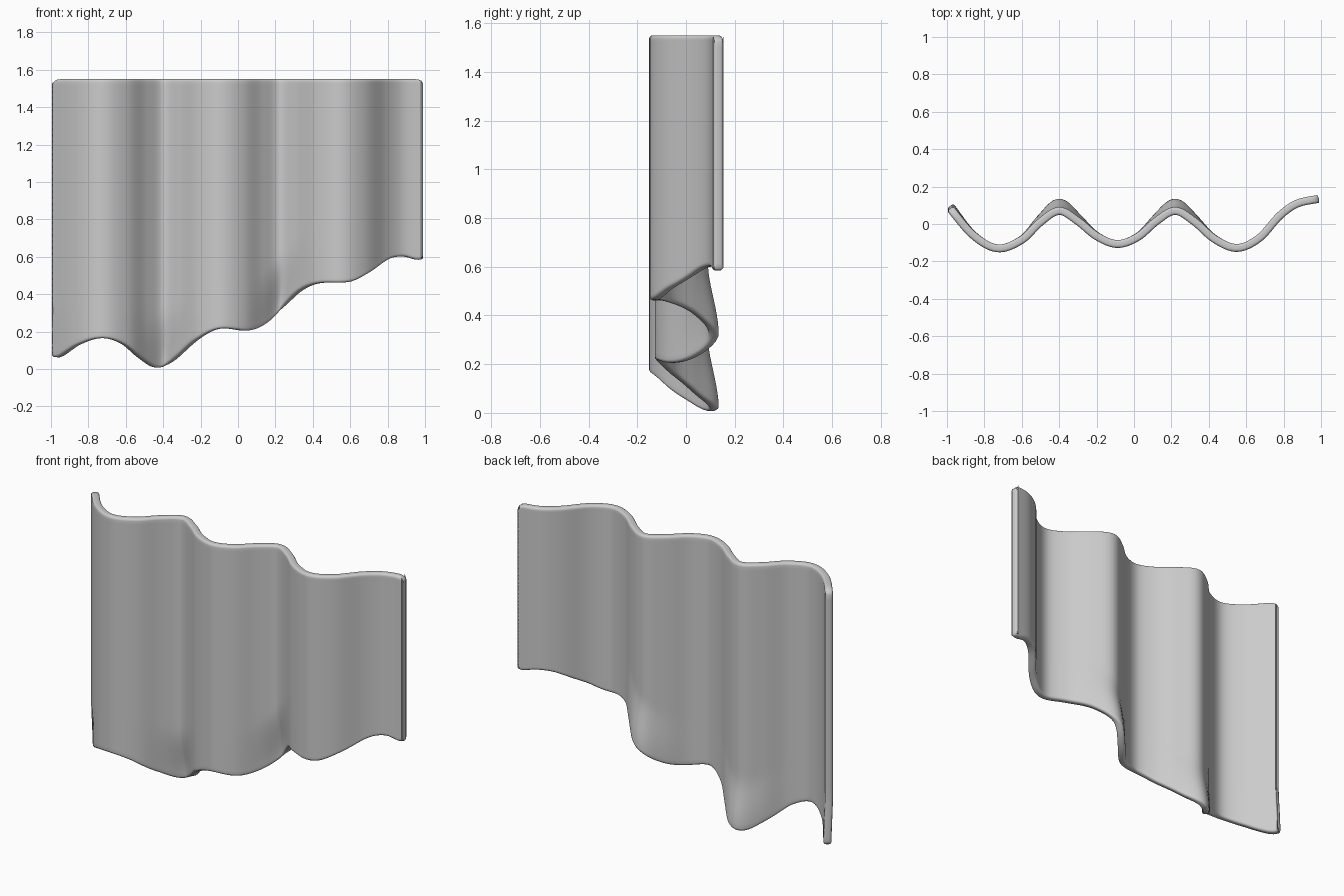
import bpy, math

if "Cube" in bpy.data.objects:
    bpy.data.objects.remove(bpy.data.objects["Cube"])

# Centre line of the folds seen from above (x, y), and the stepped hem (x, z)
FOLDS = [(-.983, .082), (-.86, -.06), (-.73, -.13), (-.6, -.085), (-.5, .01), (-.4, .07),
         (-.3, .015), (-.2, -.065), (-.09, -.107), (.02, -.07), (.12, .015), (.22, .07),
         (.32, .015), (.43, -.08), (.55, -.128), (.67, -.075), (.78, .045), (.87, .108), (.988, .135)]
HEM = [(-.983, .06), (-.95, .065), (-.85, .13), (-.73, .165), (-.62, .135), (-.52, .055), (-.44, .008),
       (-.36, .035), (-.22, .155), (-.1, .215), (.05, .206), (.13, .235), (.22, .31),
       (.33, .415), (.43, .458), (.6, .468), (.7, .52), (.8, .588), (.88, .602), (.95, .585), (.988, .582)]
X0, X1, TOP, THICK = -.983, .988, 1.55, .042


def smooth(points, x):
    """Smooth cubic curve through the points."""
    n = len(points)
    i = max(0, min(n - 2, sum(p[0] <= x for p in points) - 1))

    def slope(k):
        a, b = points[max(0, k - 1)], points[min(n - 1, k + 1)]
        return (b[1] - a[1]) / (b[0] - a[0])
    (xa, ya), (xb, yb) = points[i], points[i + 1]
    h = xb - xa
    t = (x - xa) / h
    return ((2*t**3 - 3*t**2 + 1) * ya + (t**3 - 2*t**2 + t) * h * slope(i)
            + (3*t**2 - 2*t**3) * yb + (t**3 - t**2) * h * slope(i + 1))


def flare(x):
    """How far the back folds swing outward at the hem."""
    bump = lambda c, w: math.exp(-((x - c) / w) ** 2)
    return .045 * (bump(-.4, .11) + bump(.22, .11)) + .015 * bump(-1, .1)


def corner(x, r=.04):
    """Rounding of the outer corners."""
    d = min(x - X0, X1 - x)
    return 0 if d >= r else .75 * (r - math.sqrt(max(0, r*r - (r - d)**2)))


# Columns, denser at both side edges
edge = [0, .004, .012, .024, .04]
inner = 116
xs = ([X0 + e for e in edge]
      + [X0 + .04 + (X1 - X0 - .08) * i / inner for i in range(1, inner)]
      + [X1 - e for e in reversed(edge)])
ROWS = 44
verts, faces = [], []
for x in xs:
    y, c = smooth(FOLDS, x), corner(x)
    low, high = smooth(HEM, x) + .4 * c, TOP - c
    for j in range(ROWS + 1):
        z = low + (high - low) * j / ROWS
        s = max(0, 1 - (z - low) / .3)
        verts.append((x, y + flare(x) * s * s * (3 - 2 * s), z))
for i in range(len(xs) - 1):
    for j in range(ROWS):
        a = i * (ROWS + 1) + j
        faces.append((a, a + ROWS + 1, a + ROWS + 2, a + 1))

# Curtain sheet with thickness and a soft rim
mesh = bpy.data.meshes.new("curtain")
mesh.from_pydata(verts, [], faces)
curtain = bpy.data.objects.new("curtain", mesh)
bpy.context.collection.objects.link(curtain)
solid = curtain.modifiers.new("thickness", 'SOLIDIFY')
solid.thickness, solid.offset = THICK, 0
bevel = curtain.modifiers.new("soft_rim", 'BEVEL')
bevel.width, bevel.segments = .014, 4
bevel.limit_method, bevel.angle_limit = 'ANGLE', math.radians(45)
bevel.use_clamp_overlap = False
mesh.polygons.foreach_set("use_smooth", [True] * len(mesh.polygons))
